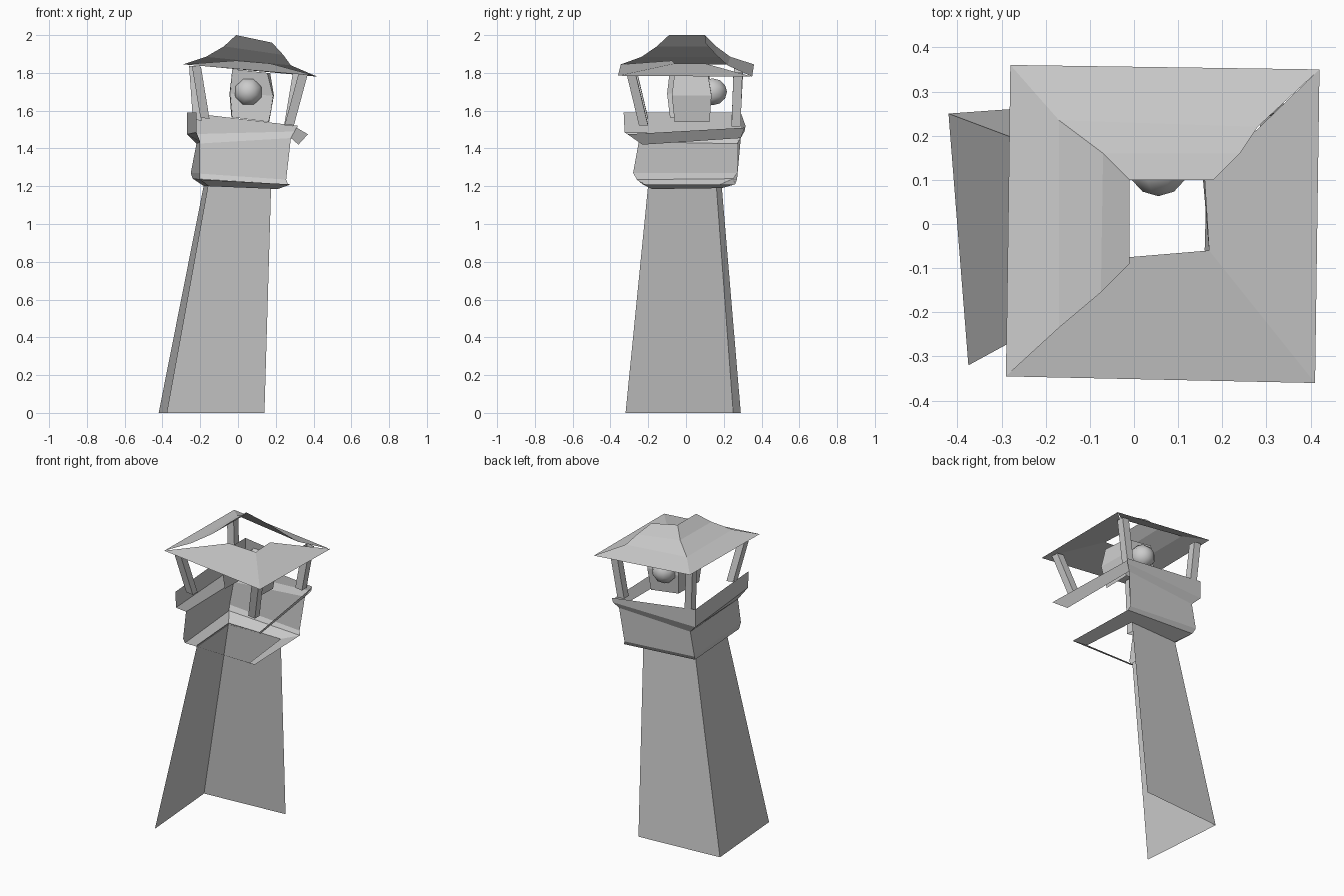
import bpy, math
from mathutils import Vector


def make(name, verts, faces):
    me = bpy.data.meshes.new(name)
    me.from_pydata(verts, [], faces)
    me.update()
    ob = bpy.data.objects.new(name, me)
    bpy.context.collection.objects.link(ob)
    return ob


def loft(name, rows, closed=False):
    """Skin quads between rows of points; the shell stays open."""
    n = len(rows[0])
    verts = [p for r in rows for p in r]
    faces = []
    for i in range(len(rows) - 1):
        for j in range(n if closed else n - 1):
            k = (j + 1) % n
            faces.append((i*n + j, i*n + k, (i+1)*n + k, (i+1)*n + j))
    return make(name, verts, faces)


# Tower: left and back walls only, leaning (front-left, back-left, back-right)
loft("tower_walls", [
    [(-.375, -.32, 0), (-.42, .25, 0), (.14, .29, 0)],
    [(-.155, -.20, 1.21), (-.18, .16, 1.21), (.175, .19, 1.19)]])

# Sloping flange ring under the gallery
inner = [(-.155, -.20, 1.20), (-.18, .16, 1.20), (.175, .19, 1.19), (.21, -.18, 1.185)]
outer = [(-.20, -.26, 1.235), (-.24, .25, 1.24), (.265, .26, 1.21), (.28, -.23, 1.21)]
loft("gallery_flange", [inner, outer], True)

# Gallery wall, soffit and parapet on the left and back
loft("gallery_wall", [
    outer[:3],
    [(-.20, -.28, 1.27), (-.25, .27, 1.27), (.255, .27, 1.235)],
    [(-.20, -.25, 1.435), (-.22, .27, 1.425), (.28, .29, 1.455)],
    [(-.22, -.325, 1.485), (-.27, .29, 1.475), (.31, .31, 1.49)],
    [(-.22, -.33, 1.59), (-.27, .29, 1.59), (.315, .315, 1.52)]])

# Right soffit strip
loft("right_soffit", [
    [(.32, -.23, 1.42), (.28, .29, 1.455)],
    [(.37, -.31, 1.475), (.31, .31, 1.51)]])

# Four leaning roof posts
posts = {
    "front_left": ((-.175, -.225, 1.56), (-.22, -.29, 1.835)),
    "back_left": ((-.215, .265, 1.55), (-.235, .28, 1.835)),
    "front_right": ((.272, -.225, 1.525), (.345, -.29, 1.795)),
    "back_right": ((.268, .265, 1.52), (.315, .275, 1.80))}
for key, ends in posts.items():
    rows = []
    for end in ends:
        c = Vector(end)
        rows.append([c + Vector((a*.024, b*.024, -a*.003))
                     for a, b in ((-1, -1), (1, -1), (1, 1), (-1, 1))])
    loft(key + "_post", rows, True)

# Lantern housing, open at the front, bulging at mid height
loft("lantern_housing", [
    [(-.035, -.085, 1.565), (-.03, .12, 1.565), (.165, .125, 1.54), (.16, -.06, 1.54)],
    [(-.045, -.10, 1.69), (-.04, .135, 1.69), (.185, .135, 1.68), (.19, -.075, 1.68)],
    [(-.03, -.085, 1.82), (-.03, .12, 1.82), (.155, .115, 1.80), (.17, -.06, 1.80)]])

# Lamp
bpy.ops.mesh.primitive_uv_sphere_add(segments=8, ring_count=6, radius=.077,
                                     location=(.055, .14, 1.70),
                                     rotation=(math.pi/2, math.pi/8, 0))
bpy.context.object.name = "lamp"
bpy.ops.object.shade_smooth()

# Curved roof slopes on the left and back
loft("roof_slopes", [
    [(-.29, -.345, 1.845), (-.28, .36, 1.845), (.42, .35, 1.78)],
    [(-.17, -.235, 1.885), (-.17, .235, 1.885), (.28, .22, 1.84)],
    [(-.075, -.155, 1.94), (-.07, .16, 1.94), (.24, .16, 1.895)],
    [(-.01, -.09, 2.0), (-.01, .10, 2.0), (.18, .10, 1.96)]])

# Low roof underside on the front and right
loft("roof_underside", [
    [(-.29, -.345, 1.845), (.41, -.36, 1.785), (.42, .35, 1.78)],
    [(-.01, -.075, 1.865), (.17, -.06, 1.85), (.16, .10, 1.85)]])
